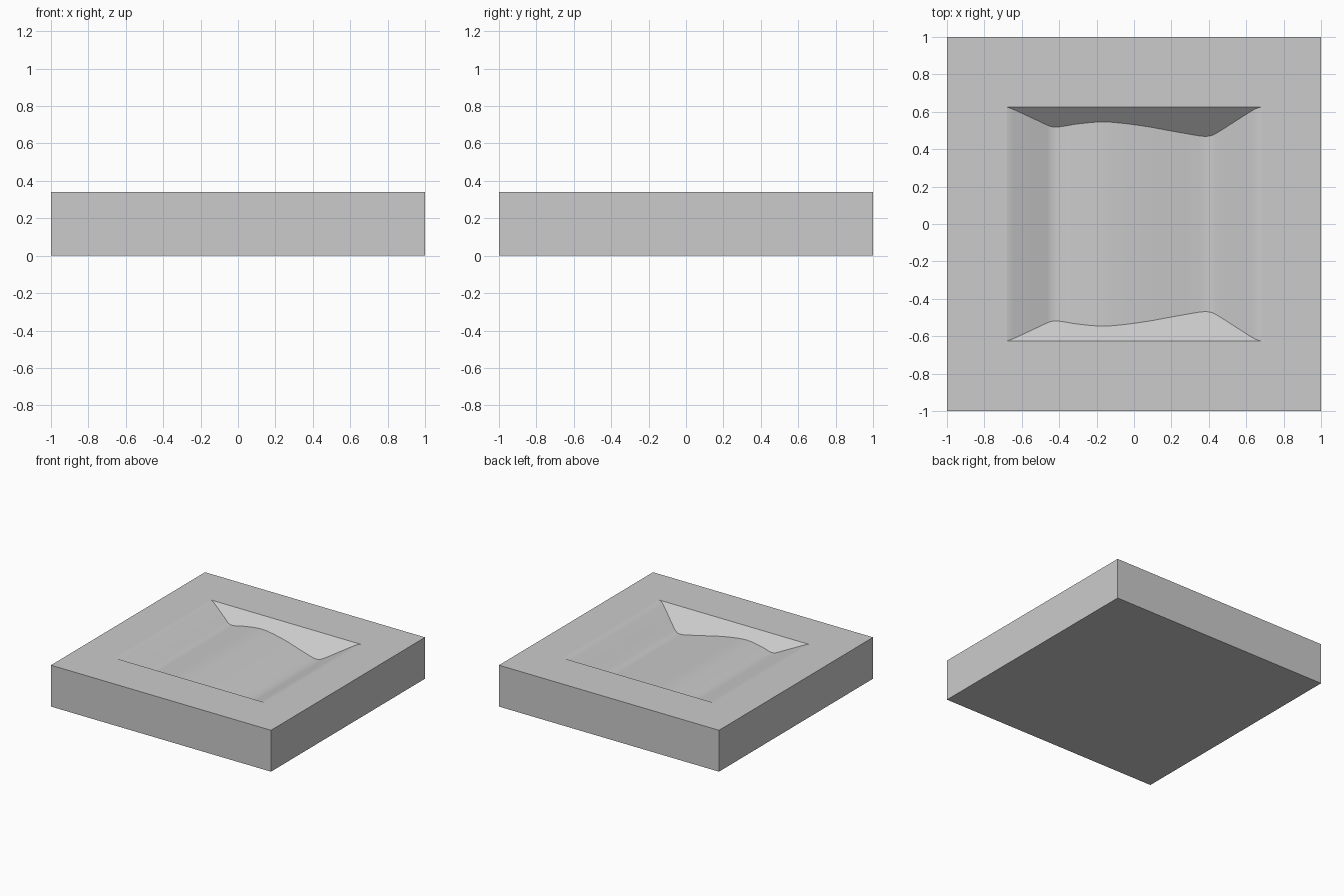
import bpy
import bmesh
from mathutils import Vector

cube = bpy.data.objects.get("Cube")
if cube:
    bpy.data.objects.remove(cube, do_unlink=True)

HEIGHT = 0.34      # block height
HALF = 1.0         # half width of the block
RIM_Y = 0.625      # half length of the recess at its rim
SLOPE = 0.9        # depth gained per unit inward on the end walls

# Floor profile: x, and how far the end wall reaches inward there
controls = [Vector(p) for p in (
    (-0.68, 0), (-0.66, 0.006), (-0.63, 0.019), (-0.55, 0.056), (-0.48, 0.089),
    (-0.45, 0.102), (-0.42, 0.107), (-0.38, 0.103), (-0.30, 0.090),
    (-0.17, 0.079), (-0.05, 0.088), (0.08, 0.106), (0.20, 0.128),
    (0.32, 0.149), (0.36, 0.155), (0.39, 0.156), (0.42, 0.150), (0.46, 0.128),
    (0.54, 0.077), (0.63, 0.020), (0.66, 0.005), (0.68, 0))]


def smooth_path(points, steps=4):
    """Spline through all points."""
    padded = [points[0]] + points + [points[-1]]
    path = []
    for a, b, c, d in zip(padded, padded[1:], padded[2:], padded[3:]):
        for i in range(steps):
            t = i / steps
            path.append(b + 0.5 * t * (c - a + t * (2*a - 5*b + 4*c - d
                                                    + t * (3*b - 3*c + d - a))))
    return path + [points[-1]]


bm = bmesh.new()


def ring(z):
    return [bm.verts.new((x * HALF, y * HALF, z))
            for x, y in ((-1, -1), (1, -1), (1, 1), (-1, 1))]


# Block sides and underside
bottom, top = ring(0), ring(HEIGHT)
bm.faces.new(bottom[::-1])
for i in range(4):
    j = (i + 1) % 4
    bm.faces.new((bottom[i], bottom[j], top[j], top[i]))

# Wavy recess floor
path = smooth_path(controls)
front, back = [[bm.verts.new((p.x, s * (RIM_Y - p.y), HEIGHT - SLOPE * p.y))
                for p in path] for s in (-1, 1)]
for i in range(len(path) - 1):
    face = bm.faces.new((front[i], front[i + 1], back[i + 1], back[i]))
    face.smooth = True

# Sloping end walls
bm.faces.new(front[::-1])
bm.faces.new(back)

# Flat rim around the recess
hole = [front[0], front[-1], back[-1], back[0]]
for i in range(4):
    j = (i + 1) % 4
    bm.faces.new((top[i], top[j], hole[j], hole[i]))
bm.normal_update()

mesh = bpy.data.meshes.new("recessed_block")
bm.to_mesh(mesh)
bm.free()
block = bpy.data.objects.new("recessed_block", mesh)
bpy.context.collection.objects.link(block)

# Plain grey
grey = bpy.data.materials.new("plain_grey")
grey.use_nodes = True
colour = (0.6, 0.6, 0.6, 1)
grey.diffuse_color = colour
grey.node_tree.nodes["Principled BSDF"].inputs["Base Color"].default_value = colour
mesh.materials.append(grey)
